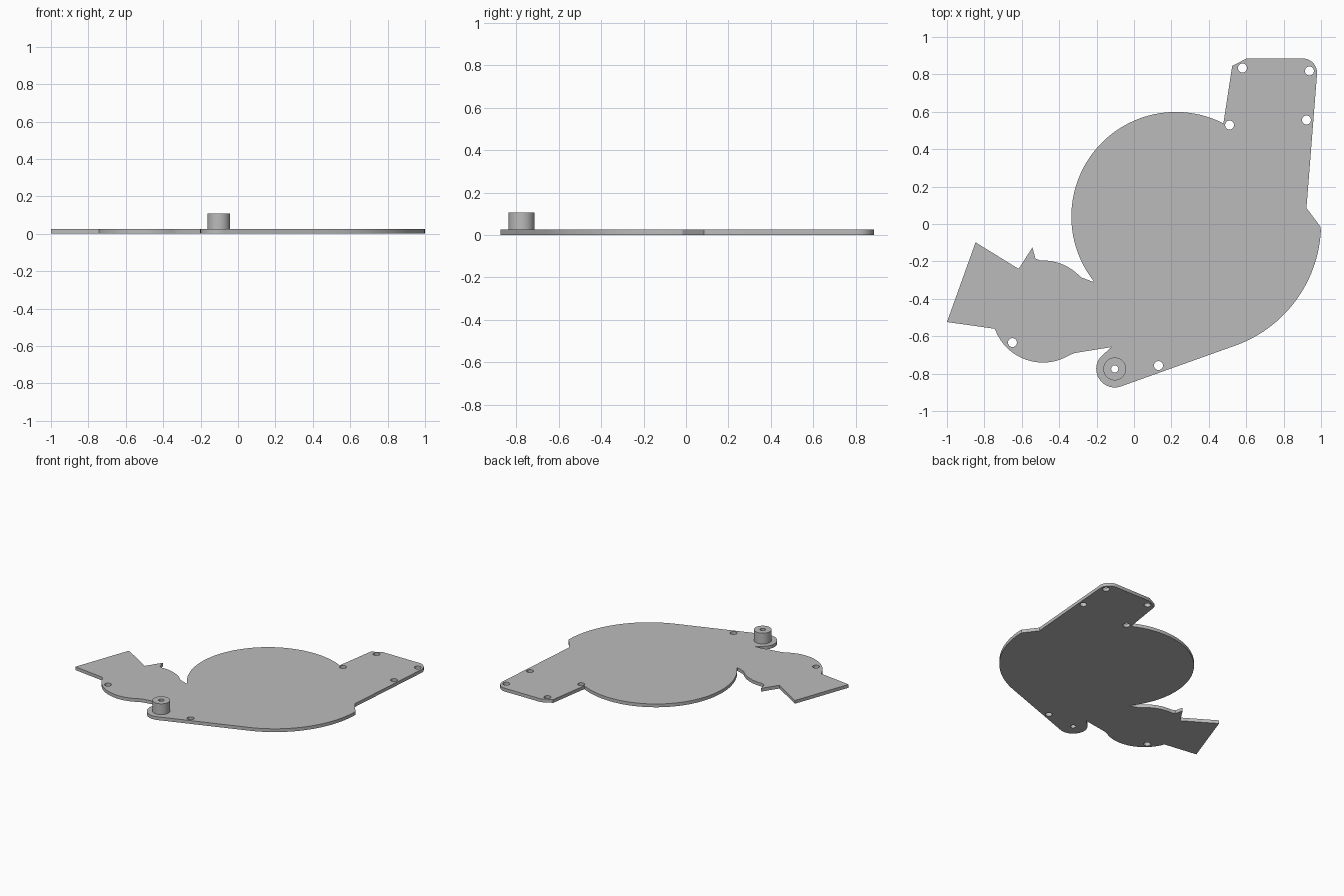
import bpy
import bmesh
from math import cos, sin, atan2, tau, radians

cube = bpy.data.objects.get("Cube")
if cube:
    bpy.data.objects.remove(cube)

THICK = 0.025
BOSS = (-0.103, -0.775)

grey = bpy.data.materials.new("plain grey")
grey.use_nodes = True
colour = (0.5, 0.5, 0.5, 1)
grey.diffuse_color = colour
grey.node_tree.nodes["Principled BSDF"].inputs["Base Color"].default_value = colour


def arc(centre, r, start, end, ccw, n):
    """Arc points; start and end are points that give the directions."""
    a, b = (atan2(p[1] - centre[1], p[0] - centre[0]) for p in (start, end))
    sweep = (b - a) % tau if ccw else -((a - b) % tau)
    return [(centre[0] + r * cos(a + sweep * i / n),
             centre[1] + r * sin(a + sweep * i / n)) for i in range(n + 1)]


def circle(centre, r, n=32):
    return [(centre[0] + r * cos(tau * i / n),
             centre[1] + r * sin(tau * i / n)) for i in range(n)]


def slab(name, loops, z, height):
    """Fill an outline with holes and extrude it upwards."""
    bm = bmesh.new()
    edges = []
    for loop in loops:
        vs = [bm.verts.new((x, y, z)) for x, y in loop]
        edges += [bm.edges.new((v, vs[i - 1])) for i, v in enumerate(vs)]
    bmesh.ops.triangle_fill(bm, edges=edges, use_beauty=True)
    res = bmesh.ops.extrude_face_region(bm, geom=bm.faces[:], use_keep_orig=True)
    top = [g for g in res["geom"] if isinstance(g, bmesh.types.BMVert)]
    bmesh.ops.translate(bm, verts=top, vec=(0, 0, height))
    bmesh.ops.recalc_face_normals(bm, faces=bm.faces[:])
    mesh = bpy.data.meshes.new(name)
    bm.to_mesh(mesh)
    bm.free()
    mesh.materials.append(grey)
    obj = bpy.data.objects.new(name, mesh)
    bpy.context.collection.objects.link(obj)
    bpy.ops.object.select_all(action="DESELECT")
    obj.select_set(True)
    bpy.context.view_layer.objects.active = obj
    bpy.ops.object.shade_smooth_by_angle(angle=radians(30))


# Plate outline, clockwise from the notch beside the large round
small = (-0.487, -0.468)
outline = [(-0.217, -0.31)]
outline += arc((0.224, 0.04), 0.559, (-0.21, -0.3), (0.479, 0.54), False, 56)
outline += [(0.525, 0.845), (0.602, 0.885)]
outline += arc((0.902, 0.808), 0.077, (0.902, 1), (1, 0.808), False, 10)
outline += [(0.922, 0.086), (0.998, -0.016)]
outline += arc((0.31, 0.0), 0.69, (1, -0.04), (0.54, -0.65), False, 28)
outline += arc(BOSS, 0.099, (-0.07, -0.868), (-0.173, -0.705), False, 18)
outline += [(-0.12, -0.658), (-0.318, -0.69)]
outline += arc(small, 0.273, (-0.345, -0.706), (-0.746, -0.561), False, 20)
outline += [(-1, -0.524), (-0.847, -0.098), (-0.617, -0.24),
            (-0.543, -0.125), (-0.527, -0.185)]
outline += arc(small, 0.273, (-0.5, -0.2), (-0.285, -0.285), False, 12)

# Screw holes
holes = [(0.58, 0.834), (0.938, 0.818), (0.922, 0.556),
         (0.511, 0.529), (0.131, -0.757), (-0.65, -0.634)]
bore = circle(BOSS, 0.019)
slab("cover_plate", [outline, bore] + [circle(h, 0.024) for h in holes], 0, THICK)

# Hollow standoff on the rounded lobe
slab("standoff", [circle(BOSS, 0.061, 48), bore], THICK, 0.107 - THICK)
